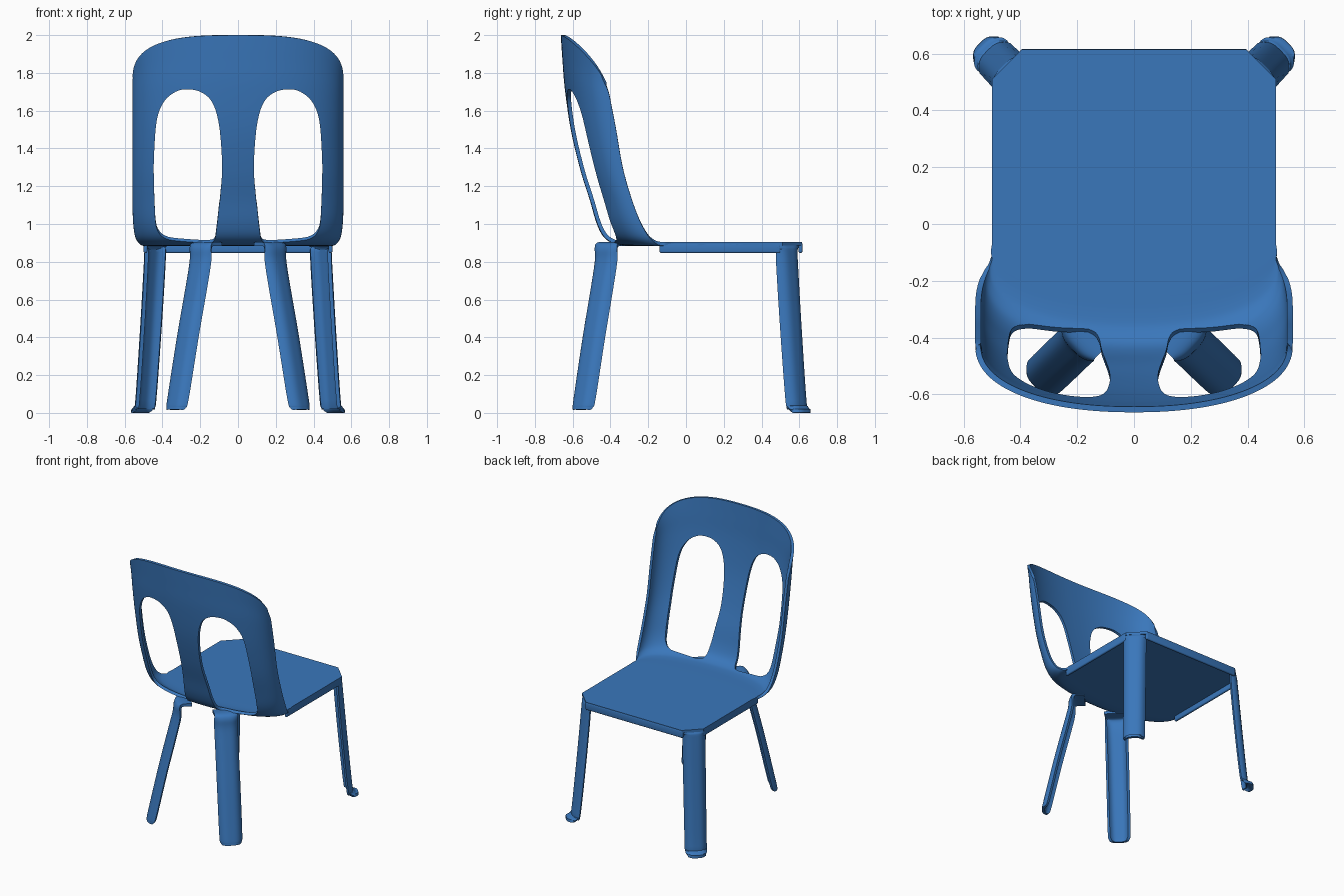
import bpy, bmesh, math
from mathutils import Vector

if "Cube" in bpy.data.objects:
    bpy.data.objects.remove(bpy.data.objects["Cube"])

blue = bpy.data.materials.new("steel blue")
blue.diffuse_color = (0.042, 0.185, 0.5, 1)
blue.use_nodes = True
blue.node_tree.nodes["Principled BSDF"].inputs["Base Color"].default_value = blue.diffuse_color


def spline(pts, steps, closed=False):
    """Catmull-Rom through tuples of any length."""
    n, out = len(pts), []
    for i in range(n if closed else n - 1):
        if closed:
            p = [pts[(i + k) % n] for k in (-1, 0, 1, 2)]
        else:
            p = [pts[min(max(i + k, 0), n - 1)] for k in (-1, 0, 1, 2)]
        for s in range(steps):
            t = s / steps
            out.append(tuple(
                b + 0.5 * t * (c - a + t * (2*a - 5*b + 4*c - d + t * (3*(b - c) + d - a)))
                for a, b, c, d in zip(*p)))
    if not closed:
        out.append(tuple(pts[-1]))
    return out


def make(name, verts, faces, solid=False):
    me = bpy.data.meshes.new(name)
    me.from_pydata(verts, [], faces)
    bm = bmesh.new()
    bm.from_mesh(me)
    bmesh.ops.recalc_face_normals(bm, faces=bm.faces)
    if solid:
        bmesh.ops.triangulate(bm, faces=bm.faces)
        if bm.calc_volume(signed=True) < 0:
            bmesh.ops.reverse_faces(bm, faces=bm.faces)
    bm.to_mesh(me)
    bm.free()
    ob = bpy.data.objects.new(name, me)
    bpy.context.collection.objects.link(ob)
    me.materials.append(blue)
    return ob


def grid(name, rows):
    m = len(rows[0])
    faces = [(i*m + j, i*m + j + 1, (i+1)*m + j + 1, (i+1)*m + j)
             for i in range(len(rows) - 1) for j in range(m - 1)]
    return make(name, [v for r in rows for v in r], faces)


def apply_all(ob):
    bpy.ops.object.select_all(action='DESELECT')
    bpy.context.view_layer.objects.active = ob
    ob.select_set(True)
    for mod in list(ob.modifiers):
        bpy.ops.object.modifier_apply(modifier=mod.name)
    bpy.ops.object.shade_smooth_by_angle(angle=math.radians(40))


def thicken(ob, t=0.02):
    mod = ob.modifiers.new("thickness", 'SOLIDIFY')
    mod.thickness = t
    mod.offset = 0


# Seat and backrest: one sheet; rows are (centre y, centre z, edge y, edge z, half width)
profile = [
    (.615, .895, .615, .895, .5), (.45, .895, .45, .895, .5), (.2, .895, .2, .895, .5),
    (0, .895, 0, .895, .5), (-.2, .895, -.07, .895, .5), (-.32, .895, -.125, .895, .503),
    (-.38, .905, -.16, .905, .518), (-.43, .94, -.20, .94, .536), (-.465, 1.01, -.245, 1.02, .546),
    (-.50, 1.13, -.29, 1.14, .549), (-.55, 1.29, -.335, 1.3, .549), (-.60, 1.5, -.37, 1.5, .549),
    (-.632, 1.72, -.395, 1.63, .549), (-.645, 1.88, -.41, 1.7, .549), (-.653, 2.0, -.43, 1.75, .549)]
rows = []
for yc, zc, ye, ze, a in spline(profile, 5):
    row = []
    for j in range(65):
        th = math.pi * (j / 64 - .5)
        s = abs(math.sin(th)) ** (2 / 2.2)
        x = math.copysign(a * s, th)
        y = ye + (yc - ye) * max(math.cos(th), 0) ** (2 / 2.2)
        z = ze + (zc - ze) * max(1 - s ** 3, 0) ** (1 / 3)
        if y > .2:   # cut front corners
            y = .2 + (y - .2) * (min(.615, 1.01 - abs(x)) - .2) / .415
        row.append((x, y, z))
    rows.append(row)
shell = grid("seat_and_backrest", rows)
thicken(shell)
apply_all(shell)

# Backrest openings: cutters slanted near the seat so the rim stays square
outline = [(.16, .90), (.27, .90), (.37, .90), (.42, .925), (.438, 1.0), (.445, 1.2), (.445, 1.35),
           (.43, 1.55), (.39, 1.65), (.33, 1.70), (.27, 1.713), (.2, 1.70), (.14, 1.65),
           (.105, 1.55), (.088, 1.4), (.085, 1.25), (.10, 1.1), (.115, .98), (.125, .92)]
whole = shell.data.copy()
for solver in ('EXACT', 'FLOAT', 'MANIFOLD'):
    shell.data = whole.copy()
    for sx in (-1, 1):
        loop = spline(outline, 5, True)
        n = len(loop)
        verts = []
        for y in (-.2, -.9):
            for x, z in loop:
                k = min(max((1.3 - z) / .4, 0), 1)
                ref = -.385 - .25 * min(max((z - .9) / .8, 0), 1) ** .7
                verts.append((sx * x, y, z + k * (y - ref)))
        faces = [tuple(range(n)), tuple(range(n, 2 * n))]
        faces += [(i, (i + 1) % n, n + (i + 1) % n, n + i) for i in range(n)]
        cut = make("opening_cutter", verts, faces, True)
        cut.hide_render = True
        mod = shell.modifiers.new("opening", 'BOOLEAN')
        mod.operation = 'DIFFERENCE'
        mod.solver = solver
        mod.object = cut
        apply_all(shell)
        bpy.data.objects.remove(cut)
    area = sum(p.area for p in shell.data.polygons)
    full = sum(p.area for p in whole.polygons)
    if .5 * full < area < .9 * full:
        break


# Legs: folded channel sheets; path points are (outward, z, width, channel depth)
def leg(name, origin, out, path, sx):
    out = Vector(out).normalized()
    side = Vector((-out.y, out.x))
    rows = []
    for d, z, w, h in spline(path, 5):
        row = []
        for j in range(17):
            s = j / 8 - 1
            xy = Vector(origin) + out * (d - h * abs(s) ** 3.5) + side * (s * w / 2)
            row.append((sx * xy.x, xy.y, z))
        rows.append(row)
    ob = grid(name, rows)
    thicken(ob)
    apply_all(ob)


front_path = [(.65, .893, .15, 0), (.685, .892, .15, .005), (.707, .875, .147, .02), (.715, .82, .142, .035),
              (.747, .45, .138, .037), (.783, .07, .135, .035), (.795, .03, .135, .032),
              (.815, .012, .13, .03), (.834, .011, .115, .03)]
rear_path = [(-.08, .893, .155, 0), (-.01, .893, .155, .005), (.018, .87, .152, .02), (.028, .8, .148, .03),
             (.065, .65, .145, .035), (.125, .4, .145, .035), (.195, .08, .142, .035),
             (.205, .03, .13, .03), (.207, .017, .11, .02)]
for sx, label in ((-1, "left"), (1, "right")):
    leg("front_leg_" + label, (-.047, .047), (1, 1), front_path, sx)
    leg("rear_leg_" + label, (.195, -.42), (.72, -.69), rear_path, sx)


# Turned-down lips under the seat edge
def lip(name, size, loc):
    bpy.ops.mesh.primitive_cube_add(size=1, location=loc)
    ob = bpy.context.object
    ob.name = name
    ob.scale = size
    bpy.ops.object.transform_apply(location=False, rotation=False, scale=True)
    ob.data.materials.append(blue)
    mod = ob.modifiers.new("soft", 'BEVEL')
    mod.width = .008
    mod.segments = 3
    apply_all(ob)


lip("side_lip_left", (.02, .64, .055), (-.49, .18, .8745))
lip("side_lip_right", (.02, .64, .055), (.49, .18, .8745))
lip("front_lip", (.80, .02, .055), (0, .606, .8745))
